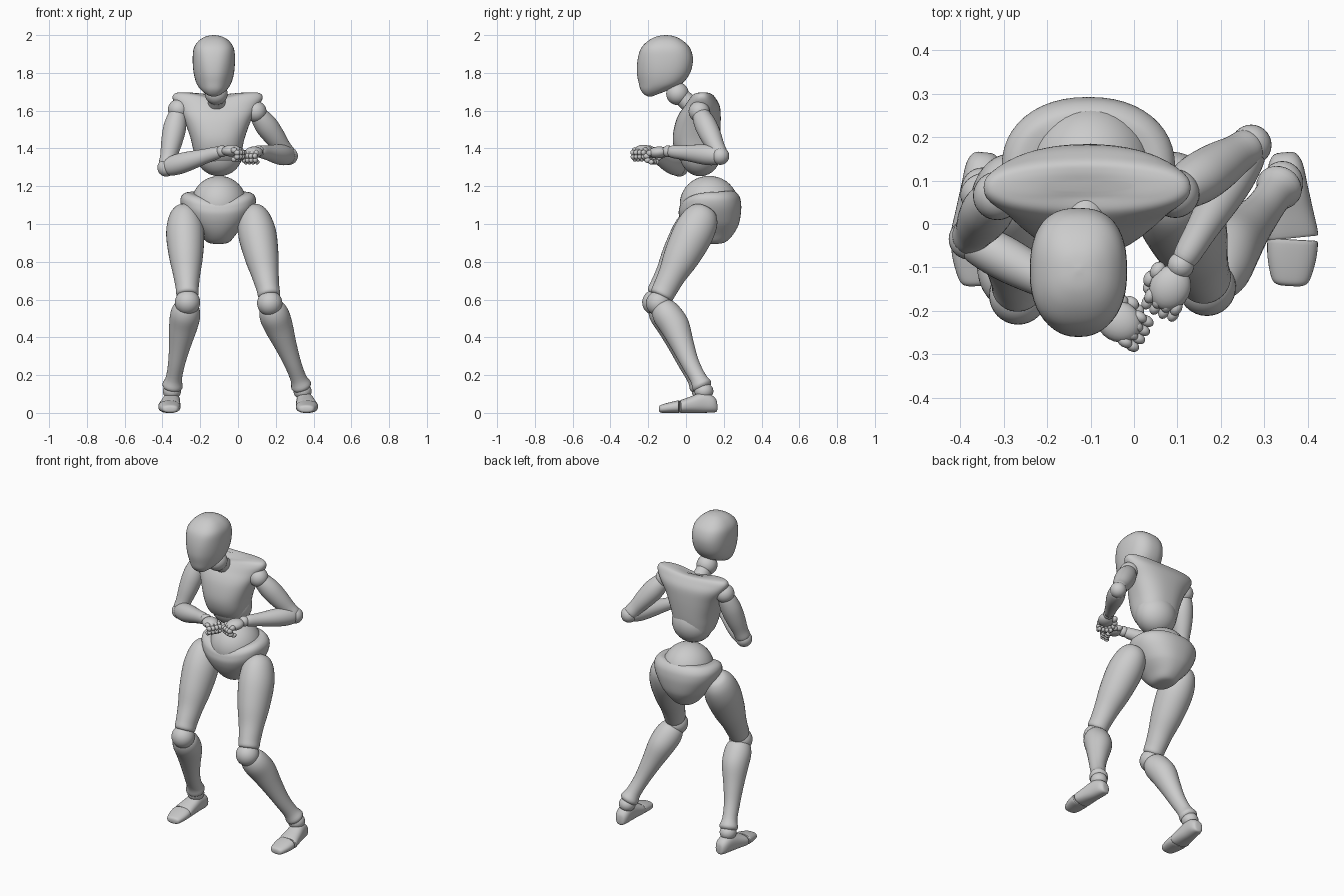
import bpy, bmesh, math
from mathutils import Vector as V, Matrix

if "Cube" in bpy.data.objects:
    bpy.data.objects.remove(bpy.data.objects["Cube"])


def finish(name, bm, angle=50):
    bmesh.ops.recalc_face_normals(bm, faces=bm.faces)
    me = bpy.data.meshes.new(name)
    bm.to_mesh(me)
    bm.free()
    ob = bpy.data.objects.new(name, me)
    bpy.context.collection.objects.link(ob)
    bpy.ops.object.select_all(action='DESELECT')
    ob.select_set(True)
    bpy.context.view_layer.objects.active = ob
    bpy.ops.object.shade_smooth_by_angle(angle=math.radians(angle))
    return ob


def frame(d, front):
    d = V(d).normalized()
    f = V(front)
    f = (f - d * f.dot(d)).normalized()
    return d, f, d.cross(f)


def smooth(rows, sub=4):
    """Catmull-Rom interpolation between rows of numbers."""
    out = []
    for i in range(len(rows) - 1):
        p = [rows[max(0, min(len(rows) - 1, i + k))] for k in (-1, 0, 1, 2)]
        for s in range(sub):
            t = s / sub
            out.append([0.5 * (2*b + (c-a)*t + (2*a-5*b+4*c-e)*t*t + (3*b-a-3*c+e)*t**3)
                        for a, b, c, e in zip(*p)])
    return out + [list(rows[-1])]


def loft(name, rings, n=36, power=2.0, angle=50, shift=None):
    """rings: (centre, side vector, front vector)"""
    bm = bmesh.new()
    loops = []
    for c, s, f in rings:
        loop = []
        for k in range(n):
            a = 2 * math.pi * k / n
            x, y = [math.copysign(abs(q) ** (2 / power), q) for q in (math.cos(a), math.sin(a))]
            co = c + s * x + f * y
            loop.append(bm.verts.new(shift(co) if shift else co))
        loops.append(loop)
    for l0, l1 in zip(loops, loops[1:]):
        for k in range(n):
            bm.faces.new((l0[k], l0[(k+1) % n], l1[(k+1) % n], l1[k]))
    bm.faces.new(loops[0])
    bm.faces.new(loops[-1])
    return finish(name, bm, angle)


def limb(name, a, b, front, prof, power=2.0):
    """prof rows: (t, side radius, front radius, front offset)"""
    a, b = V(a), V(b)
    d, f, s = frame(b - a, front)
    rings = [(a + (b - a) * t + f * o, s * max(rs, .002), f * max(rf, .002))
             for t, rs, rf, o in smooth(prof)]
    return loft(name, rings, power=power)


def stack(name, cx, rows, power=2.0, shift=None):
    """rows: (z, half width, front y, back y)"""
    rings = [(V((cx, (y0 + y1) / 2, z)), V((max(w, .002), 0, 0)), V((0, max((y1 - y0) / 2, .002), 0)))
             for z, w, y0, y1 in smooth(rows, 5)]
    return loft(name, rings, 48, power, shift=shift)


def balls(name, items, seg=32):
    """items: (centre, radii, axes or None)"""
    bm = bmesh.new()
    for c, r, axes in items:
        r = (r, r, r) if isinstance(r, float) else r
        rot = Matrix(axes).transposed().to_4x4() if axes else Matrix.Identity(4)
        bmesh.ops.create_uvsphere(bm, u_segments=seg, v_segments=seg // 2, radius=1,
                                  matrix=Matrix.Translation(c) @ rot @ Matrix.Diagonal((*r, 1)))
    return finish(name, bm)


# head: egg whose face narrows toward the chin
def narrow_face(p):
    low = min(1, max(0, (1.93 - p.z) / .2))
    k = 1 - 0.32 * low * max(0, (-p.y - 0.13) / 0.13) ** 1.5
    return V((-0.128 + (p.x + 0.128) * k, p.y, p.z))


stack("head", -0.128, [
    (1.675, .012, -.20, -.18), (1.685, .04, -.22, -.155), (1.71, .07, -.24, -.09),
    (1.745, .092, -.25, -.02), (1.80, .107, -.26, .022), (1.87, .112, -.256, .037),
    (1.93, .106, -.238, .022), (1.97, .08, -.20, -.016), (1.993, .042, -.155, -.06),
    (2.0, .004, -.11, -.102)], 2.5, narrow_face)

# neck
balls("neck_joint", [((-.115, -.045, 1.69), .06, None)])
limb("neck", (-.115, -.03, 1.68), (-.11, .07, 1.59), (0, -1, 0),
     [(0, .045, .045, 0), (.5, .048, .048, 0), (1, .06, .055, 0)])


# chest plate with a dip for the neck and raised shoulder ends
def dip_neck(p):
    k = max(0, (p.z - 1.6) / .1)
    x = (p.x + .11) / .11
    return V((p.x, p.y, p.z - .03 * k * math.exp(-x * x) * min(1, max(0, (.16 - p.y) / .1))))


stack("chest", -.108, [
    (1.325, .085, .0, .135), (1.335, .11, -.03, .16), (1.39, .128, -.06, .172), (1.46, .145, -.07, .18),
    (1.55, .178, -.052, .184), (1.62, .216, -.015, .18), (1.665, .238, .01, .158),
    (1.69, .228, .03, .14), (1.698, .19, .055, .12), (1.70, .1, .075, .1)], 2.4, dip_neck)
balls("rib_joint", [((-.1, .075, 1.375), (.125, .11, .122), None)])

# waist and pelvis
balls("waist", [((-.1, .122, 1.105), (.147, .155, .15), None)], 40)


def saddle(p):
    k = max(0, (p.z - 1.0) / .12)
    x = (p.x + .105) / .19
    back = min(1, max(0, (p.y + .03) / .25))
    return V((p.x, p.y, p.z + k * (.045 * min(1, x * x) * (1 - back) + .045 * back - .02)))


stack("pelvis", -.105, [
    (.895, .025, .10, .17), (.905, .06, .06, .21), (.945, .095, .015, .25), (1.0, .145, -.02, .28),
    (1.06, .187, -.038, .292), (1.1, .2, -.036, .29), (1.125, .192, -.028, .28),
    (1.142, .168, -.01, .26), (1.146, .135, .02, .235)], 2.25, saddle)

# legs
thigh = [(0, .02, .02, 0), (.025, .055, .06, 0), (.12, .085, .094, 0), (.3, .101, .107, 0), (.55, .09, .095, 0),
         (.75, .072, .074, 0), (.9, .061, .066, 0), (.98, .057, .06, 0), (1, .03, .03, 0)]
shin = [(0.02, .035, .035, -.01), (.05, .064, .062, -.01), (.15, .079, .078, -.013), (.3, .075, .077, -.02),
        (.5, .058, .061, -.01), (.7, .045, .048, 0), (.87, .043, .044, 0), (.96, .054, .053, 0), (1, .035, .035, 0)]
foot = [(0, .015, .015, .03), (.03, .028, .033, .038), (.15, .04, .046, .048), (.4, .046, .054, .054),
        (.7, .053, .044, .044), (.97, .059, .034, .034), (1, .052, .028, .034)]
toes = [(0, .05, .028, .033), (.04, .058, .033, .033), (.4, .056, .029, .029), (.8, .046, .023, .023),
        (.95, .036, .018, .021), (1, .02, .01, .02)]
for side, hip, knee, ankle, fx, out in (
        ("right", (-.285, .11, 1.09), (-.267, -.165, .585), (-.35, .08, .125), -.364, -1),
        ("left", (.074, .11, 1.09), (.168, -.145, .58), (.342, .095, .125), .366, 1)):
    k = V(knee)
    limb(side + "_thigh", hip, k + V((0, .01, .03)), (0, -1, 0), thigh)
    balls(side + "_knee", [(k, .067, None)])
    limb(side + "_shin", k, ankle, (0, -1, 0), shin)
    balls(side + "_ankle", [(V(ankle) - V((0, 0, .01)), (.048, .05, .045), None)])
    limb(side + "_foot", (fx - .02 * out, .165, 0), (fx, -.032, 0), (0, 0, 1), foot, 2.4)
    limb(side + "_toes", (fx, -.036, 0), (fx - .006 * out, -.143, 0), (0, 0, 1), toes, 2.4)

# arms
upper = [(0.02, .03, .03, 0), (.08, .047, .047, 0), (.3, .06, .058, 0), (.55, .056, .056, 0),
         (.8, .045, .046, 0), (.95, .043, .043, 0), (1, .025, .025, 0)]
fore = [(0, .025, .025, 0), (.04, .044, .046, 0), (.2, .051, .054, 0), (.4, .049, .051, 0), (.7, .037, .039, 0),
        (.93, .03, .032, 0), (1, .018, .018, 0)]
for side, shoulder, elbow, wrist, point, inner in (
        ("right", (-.315, .065, 1.605), (-.38, -.035, 1.298), (-.085, -.195, 1.385), (.85, -.5, .06), 1),
        ("left", (.095, .07, 1.595), (.27, .182, 1.36), (.108, -.095, 1.385), (-.42, -.88, -.1), -1)):
    balls(side + "_shoulder", [(V(shoulder), .056, None)])
    limb(side + "_upper_arm", shoulder, elbow, (0, -1, 0), upper)
    balls(side + "_elbow", [(V(elbow), .047, None)])
    limb(side + "_forearm", elbow, wrist, (0, 0, 1), fore)
    balls(side + "_wrist", [(V(wrist), .031, None)], 24)

    # hand: palm facing down with curled fingers and a thumb on the inner side
    d, up, s = frame(point, (0, 0, 1))
    s = s if s.dot(V((min(inner, 0), max(inner, 0), 0))) > 0 else -s
    axes = [d, s, d.cross(s)]
    w = V(wrist)
    balls(side + "_palm", [(w + d * .058, (.054, .047, .031), axes)], 24)
    segs = []
    for i in range(4):
        c = w + d * (.098 - .003 * abs(i - 1.5)) + s * (i - 1.5) * .022
        for fwd, drop, r in ((0, 0, .016), (.018, .014, .0155), (.016, .036, .0145), (-.004, .048, .013)):
            segs.append((c + d * fwd - up * drop, (r * 1.2, r * .85, r), axes))
    for along, out, drop, r in ((.035, .042, .006, .018), (.06, .05, .016, .016), (.08, .045, .028, .0135)):
        segs.append((w + d * along + s * out - up * drop, (r * 1.25, r, r), axes))
    balls(side + "_fingers", segs, 14)
